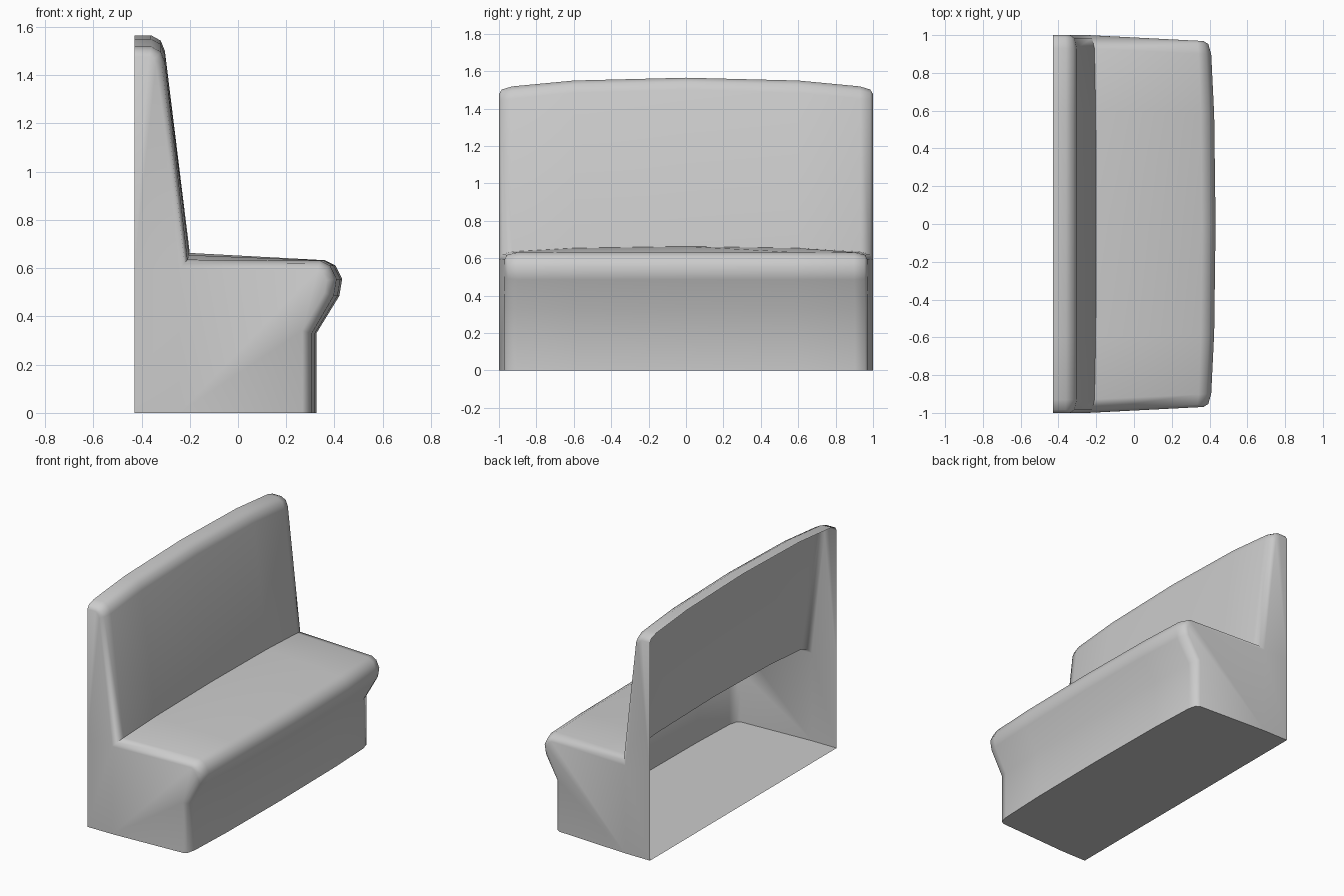
import bpy, bmesh, math
from mathutils import Vector

if "Cube" in bpy.data.objects:
    bpy.data.objects.remove(bpy.data.objects["Cube"])

# Centre cross-section: x, z, and how far each point bows (dx, dz) towards the ends
PROFILE = [
    (-0.43, 1.565, 0, -0.05), (-0.36, 1.565, 0, -0.05),
    (-0.32, 1.543, 0, -0.05), (-0.303, 1.50, 0, -0.05),
    (-0.20, 0.663, -0.01, -0.03),                            # crease
    (0.36, 0.633, -0.02, -0.002), (0.405, 0.61, -0.025, 0),  # seat front roll
    (0.432, 0.555, -0.025, 0), (0.42, 0.485, -0.025, 0),
    (0.325, 0.33, -0.02, 0), (0.325, 0.0, -0.02, 0),         # base
]
CREASE = 4
# Half stations: y, bow amount, edge rounding inset
HALF = [(0.6, 0.3, 0), (0.93, 0.93, 0), (0.985, 1, 0.013), (1.0, 1, 0.038)]
STATIONS = [(-y, t, d) for y, t, d in reversed(HALF)] + [(0, 0, 0)] + HALF


def section(t, d):
    """Bowed profile, offset inwards by d with mitred corners."""
    pts = [Vector((x + bx * t, z + bz * t)) for x, z, bx, bz in PROFILE]
    edges = [(b - a).normalized() for a, b in zip(pts, pts[1:])]
    norms = [Vector((e.y, -e.x)) for e in edges]
    out = []
    for i, p in enumerate(pts):
        a, b = norms[max(i - 1, 0)], norms[min(i, len(norms) - 1)]
        out.append(p + (a + b) * d / (1 + a.dot(b)))
    return out


def side_taper(x):
    return 1 - 0.033 * max(0, (x + 0.25) / 0.65)


bm = bmesh.new()
rows = [[bm.verts.new((p.x, y * side_taper(p.x), p.y)) for p in section(t, d)]
        for y, t, d in STATIONS]

# Upholstered shell: backrest, seat and base front
for a, b in zip(rows, rows[1:]):
    for i in range(len(PROFILE) - 1):
        bm.faces.new((a[i], b[i], b[i + 1], a[i + 1]))

# End panels
corners = []
for row, y in ((rows[0], -1), (rows[-1], 1)):
    cx, _, cz = row[CREASE].co
    back_mid = bm.verts.new((-0.43, y, cz))
    back_low = bm.verts.new((-0.43, y, 0))
    below = bm.verts.new((cx, y, 0))
    bm.faces.new(row[:CREASE + 1] + [back_mid])
    bm.faces.new((row[CREASE], below, back_low, back_mid))
    bm.faces.new(row[CREASE:] + [below])
    corners.append((below, back_low))

# Underside (the back stays open)
(b0, c0), (b1, c1) = corners
bm.faces.new([r[-1] for r in rows] + [b1, c1, c0, b0])

bmesh.ops.recalc_face_normals(bm, faces=bm.faces)
# Make sure the seat top faces upward
bm.normal_update()
seat_face = max(bm.faces, key=lambda f: abs(f.normal.z) * (f.calc_center_median().z > 0.5) * f.calc_area())
if seat_face.normal.z < 0:
    bmesh.ops.reverse_faces(bm, faces=bm.faces)

mesh = bpy.data.meshes.new("booth_bench")
bm.to_mesh(mesh)
bm.free()
bench = bpy.data.objects.new("booth_bench", mesh)
bpy.context.collection.objects.link(bench)
bpy.context.view_layer.objects.active = bench
bench.select_set(True)
bpy.ops.object.shade_smooth_by_angle(angle=math.radians(50))
